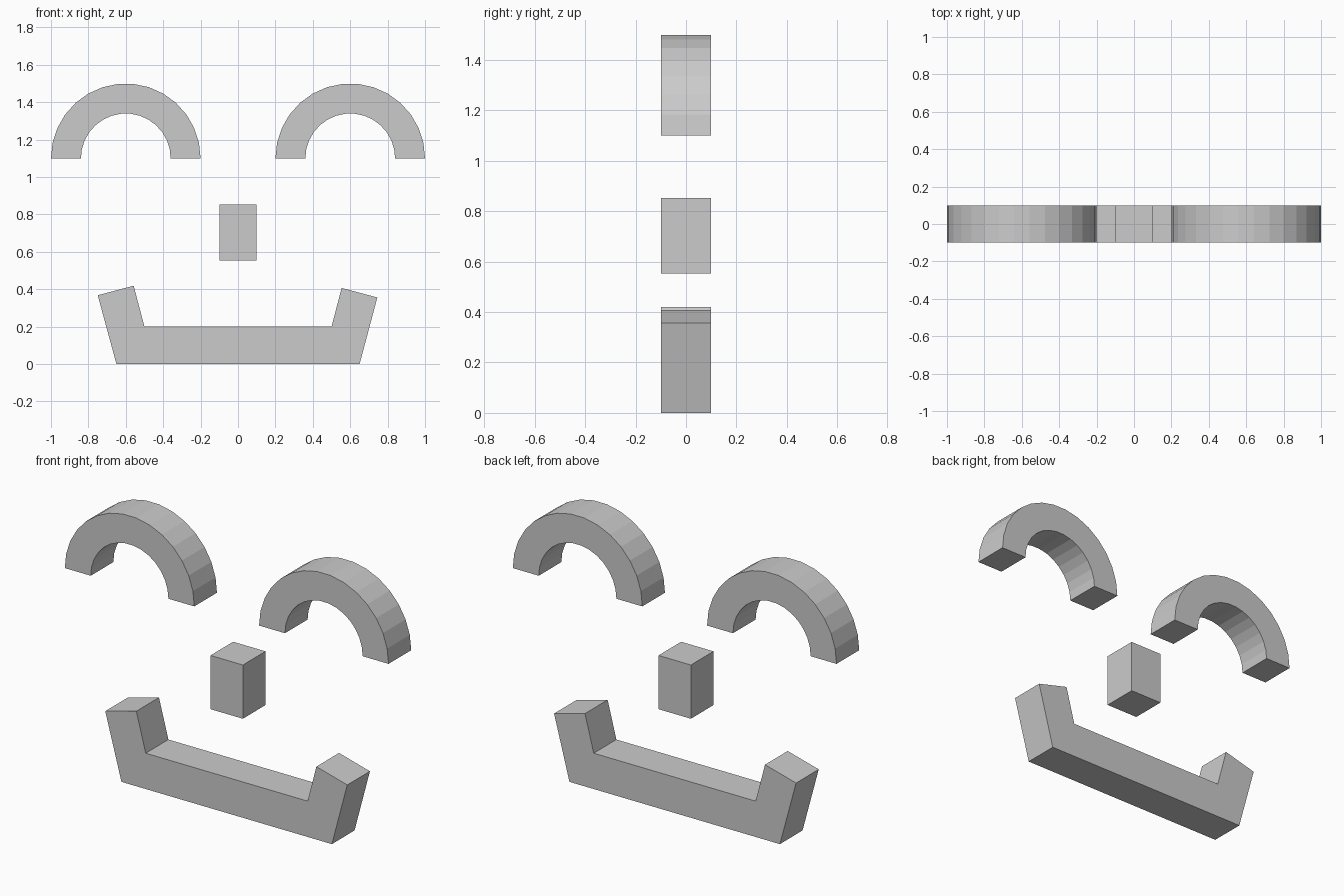
import bpy
import bmesh
from math import cos, sin, pi

cube = bpy.data.objects.get("Cube")
if cube:
    bpy.data.objects.remove(cube, do_unlink=True)

DEPTH = 0.2

grey = bpy.data.materials.new("plain grey")
grey.use_nodes = True
colour = (0.6, 0.6, 0.6, 1)
grey.diffuse_color = colour
grey.node_tree.nodes["Principled BSDF"].inputs["Base Color"].default_value = colour


def extrude_profile(name, outline):
    """Build a flat-shaded solid from an (x, z) outline, centred on y = 0."""
    bm = bmesh.new()
    face = bm.faces.new([bm.verts.new((x, -DEPTH / 2, z)) for x, z in outline])
    extruded = bmesh.ops.extrude_face_region(bm, geom=[face])["geom"]
    verts = [g for g in extruded if isinstance(g, bmesh.types.BMVert)]
    bmesh.ops.translate(bm, verts=verts, vec=(0, DEPTH, 0))
    bmesh.ops.recalc_face_normals(bm, faces=bm.faces[:])
    mesh = bpy.data.meshes.new(name)
    bm.to_mesh(mesh)
    bm.free()
    mesh.materials.append(grey)
    obj = bpy.data.objects.new(name, mesh)
    bpy.context.collection.objects.link(obj)
    return obj


def arch(centre_x, base_z, outer, inner, segments=15):
    """Outline of a half ring standing on its two ends."""
    angles = [pi * i / segments for i in range(segments + 1)]
    rim = [(outer, a) for a in angles] + [(inner, a) for a in reversed(angles)]
    return [(centre_x + r * cos(a), base_z + r * sin(a)) for r, a in rim]


# Arched eyes
for name, x in (("left_eye", 0.6), ("right_eye", -0.6)):
    extrude_profile(name, arch(x, 1.1, 0.4, 0.24))

# Block nose
extrude_profile("nose", [(-0.1, 0.553), (0.1, 0.553), (0.1, 0.853), (-0.1, 0.853)])

# Smiling mouth, with slightly uneven upturned ends
extrude_profile("mouth", [
    (-0.65, 0), (0.65, 0), (0.745, 0.356), (0.554, 0.407),
    (0.5, 0.2), (-0.5, 0.2), (-0.558, 0.419), (-0.75, 0.368),
])
